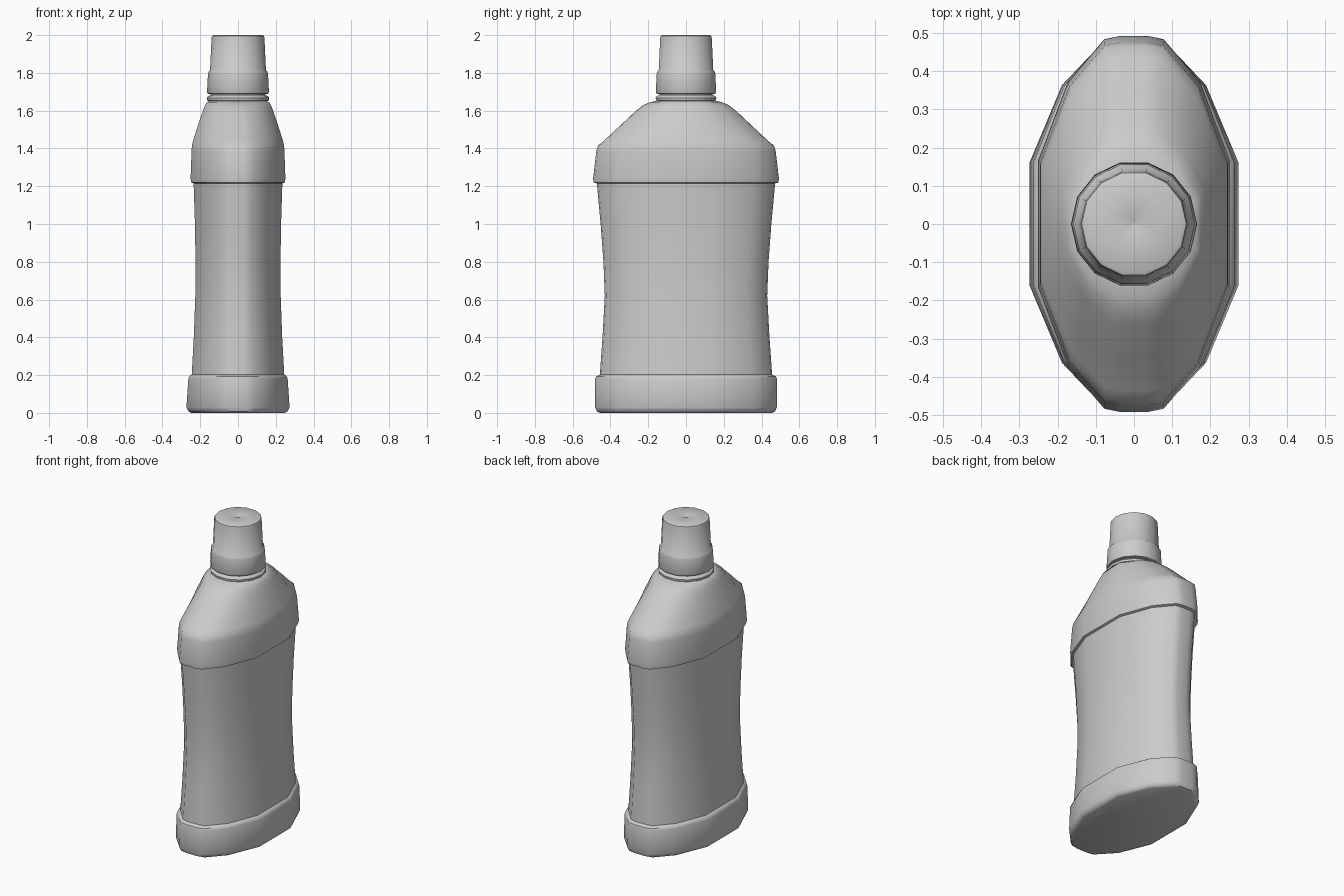
import bpy, bmesh
from math import sin, cos, pi, radians

# unit cross-sections: faceted oval for the body, 14-gon for neck and cap
QUARTER = [(1, 0.335), (0.69, 0.755), (0.31, 0.982), (0.14, 1)]
OVAL = (QUARTER + [(-x, y) for x, y in reversed(QUARTER)]
        + [(-x, -y) for x, y in QUARTER] + [(x, -y) for x, y in reversed(QUARTER)])
ROUND = [(cos(2 * pi * i / 14), sin(2 * pi * i / 14)) for i in range(14)]


def loft(name, section, rings):
    """Skin a section scaled to each (z, half_x, half_y) ring and cap both ends."""
    bm = bmesh.new()
    loops = [[bm.verts.new((x * hx, y * hy, z)) for x, y in section] for z, hx, hy in rings]
    n = len(section)
    for a, b in zip(loops, loops[1:]):
        for i in range(n):
            j = (i + 1) % n
            bm.faces.new((a[i], a[j], b[j], b[i]))
    bm.faces.new(loops[0][::-1])
    bm.faces.new(loops[-1])
    bmesh.ops.recalc_face_normals(bm, faces=bm.faces)
    mesh = bpy.data.meshes.new(name)
    bm.to_mesh(mesh)
    bm.free()
    obj = bpy.data.objects.new(name, mesh)
    bpy.context.collection.objects.link(obj)
    bpy.ops.object.select_all(action='DESELECT')
    obj.select_set(True)
    bpy.context.view_layer.objects.active = obj
    bpy.ops.object.shade_smooth_by_angle(angle=radians(42))
    return obj


def lathe(name, profile):
    return loft(name, ROUND, [(z, r, r) for z, r in profile])


# bottle: foot band, waisted grip, shoulder band, sloping shoulder
loft("bottle_body", OVAL, [
    (0.0, 0.248, 0.455), (0.008, 0.263, 0.472), (0.03, 0.273, 0.481),
    (0.18, 0.263, 0.481), (0.193, 0.259, 0.477), (0.203, 0.245, 0.456),
    (0.40, 0.234, 0.442), (0.62, 0.226, 0.430), (0.80, 0.225, 0.437),
    (1.0, 0.228, 0.452), (1.215, 0.235, 0.472),
    (1.22, 0.248, 0.489), (1.24, 0.251, 0.492), (1.385, 0.246, 0.475),
    (1.415, 0.244, 0.466), (1.44, 0.238, 0.435), (1.52, 0.213, 0.350),
    (1.60, 0.186, 0.264), (1.63, 0.174, 0.225), (1.645, 0.165, 0.190),
    (1.655, 0.140, 0.140)])

# neck with its collar ring
lathe("neck", [(1.635, 0.145), (1.648, 0.150), (1.655, 0.163), (1.668, 0.165),
               (1.678, 0.158), (1.682, 0.145), (1.70, 0.145)])

# stepped cap with a small dimple on top
lathe("cap", [(1.688, 0.150), (1.69, 0.160), (1.70, 0.164), (1.795, 0.159), (1.806, 0.156),
              (1.815, 0.148), (1.985, 0.140), (1.996, 0.137), (2.0, 0.130),
              (2.0, 0.016), (1.996, 0.008)])
